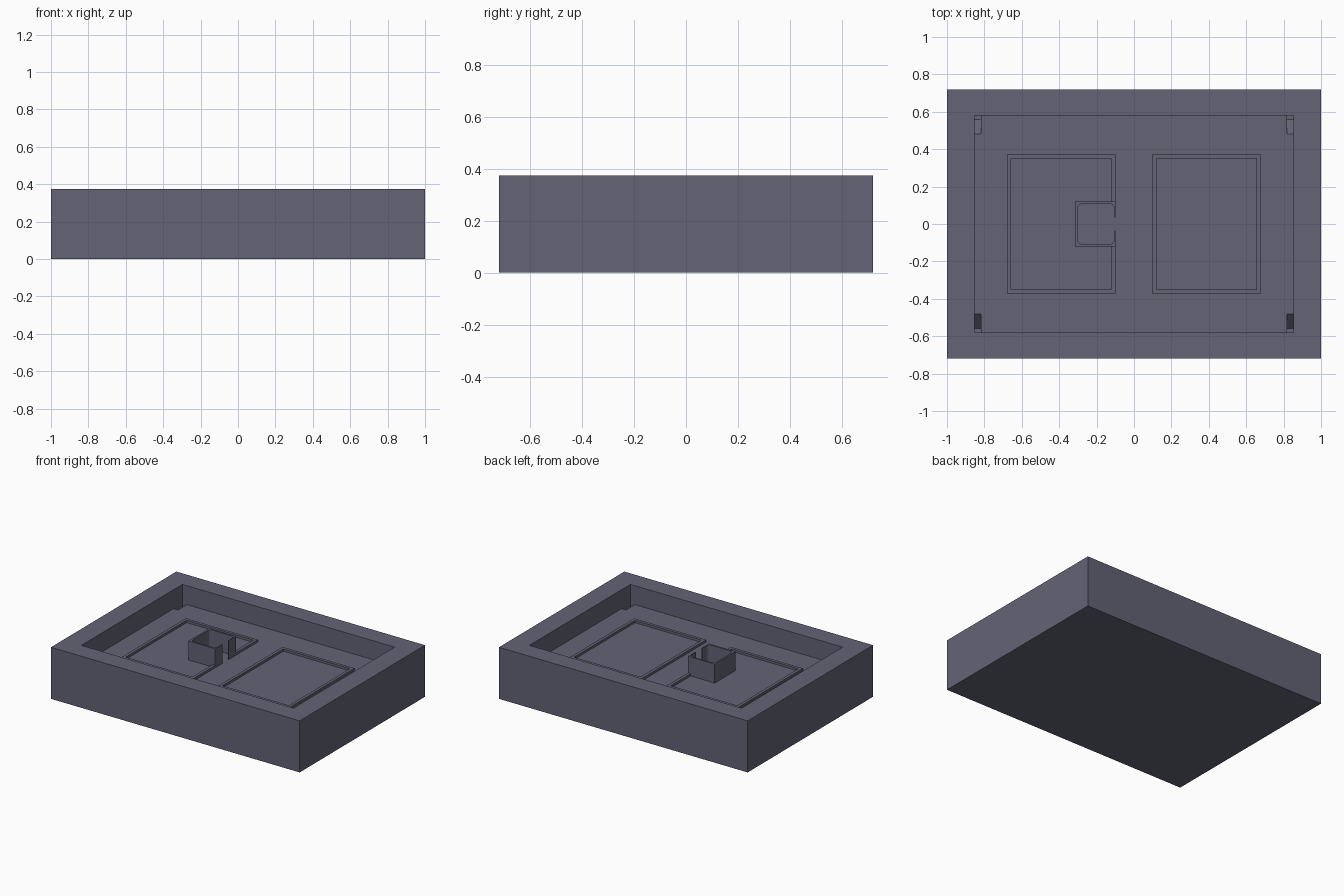
import bpy, bmesh, math
from mathutils import Vector

if "Cube" in bpy.data.objects:
    bpy.data.objects.remove(bpy.data.objects["Cube"])

H, FLOOR = 0.375, 0.237        # tray height, recessed floor level
CX, CY = 0.853, 0.58           # half size of the recess

paint = bpy.data.materials.new("slate")
paint.diffuse_color = (0.125, 0.125, 0.18, 1)
paint.use_nodes = True
paint.node_tree.nodes["Principled BSDF"].inputs["Base Color"].default_value = paint.diffuse_color


def make(name, bm):
    bmesh.ops.recalc_face_normals(bm, faces=bm.faces)
    me = bpy.data.meshes.new(name)
    bm.to_mesh(me)
    bm.free()
    me.materials.append(paint)
    ob = bpy.data.objects.new(name, me)
    bpy.context.collection.objects.link(ob)
    return ob


def prism(name, pts, direction):
    """Extrude a closed 3D outline along a direction."""
    bm = bmesh.new()
    face = bm.faces.new([bm.verts.new(p) for p in pts])
    ext = bmesh.ops.extrude_face_region(bm, geom=[face])["geom"]
    verts = [g for g in ext if isinstance(g, bmesh.types.BMVert)]
    bmesh.ops.translate(bm, verts=verts, vec=Vector(direction))
    if not face.is_valid or len(bm.faces) < len(pts) + 2:
        bm.faces.new([v for v in bm.verts if v not in verts])
    return make(name, bm)


def block(name, x0, x1, y0, y1, z0, z1):
    return prism(name, [(x0, y0, z0), (x1, y0, z0), (x1, y1, z0), (x0, y1, z0)],
                 (0, 0, z1 - z0))


def cut(target, cutter):
    mod = target.modifiers.new("cut", "BOOLEAN")
    mod.operation, mod.solver, mod.object = "DIFFERENCE", "EXACT", cutter
    bpy.context.view_layer.objects.active = target
    bpy.ops.object.modifier_apply(modifier=mod.name)
    bpy.data.objects.remove(cutter)


def strip(name, outer, inner, z0, z1, closed):
    """Low rim between two matching paths."""
    bm = bmesh.new()
    rings = [[bm.verts.new((x, y, z)) for x, y in path]
             for path, z in ((outer, z0), (outer, z1), (inner, z1), (inner, z0))]
    n = len(outer)
    for i in range(n if closed else n - 1):
        j = (i + 1) % n
        for a, b in zip(rings, rings[1:] + rings[:1]):
            bm.faces.new((a[i], a[j], b[j], b[i]))
    if not closed:
        bm.faces.new([r[0] for r in rings])
        bm.faces.new([r[-1] for r in rings])
    return make(name, bm)


# Tray body with rectangular recess
body = block("tray_body", -1, 1, -0.72, 0.72, 0, H)
cut(body, block("recess_cutter", -CX, CX, -CY, CY, FLOOR, H + 0.1))

# Sloped pockets in the four corners of the recess
profile = [(0.48, FLOOR + 0.03), (0.48, FLOOR), (0.56, FLOOR - 0.08),
           (CY, FLOOR - 0.08), (CY, FLOOR + 0.03)]
for sx in (-1, 1):
    for sy in (-1, 1):
        cut(body, prism("pocket_cutter",
                        [(sx * CX, sy * y, z) for y, z in profile],
                        (-sx * 0.035, 0, 0)))

# Raised rims on the recess floor
W, RY, RZ = 0.022, 0.372, FLOOR + 0.017


def rect(x0, x1, y):
    return [(x0, -y), (x1, -y), (x1, y), (x0, y)]


strip("right_rim", rect(0.098, 0.677, RY), rect(0.098 + W, 0.677 - W, RY - W),
      FLOOR, RZ, True)
# The left rim is interrupted where the holder stands
xo, xi, xl, g = -0.10, -0.10 - W, -0.68, 0.118
strip("left_rim",
      [(xo, g), (xo, RY), (xl, RY), (xl, -RY), (xo, -RY), (xo, -g)],
      [(xi, g), (xi, RY - W), (xl + W, RY - W), (xl + W, -RY + W),
       (xi, -RY + W), (xi, -g)], FLOOR, RZ, False)

# Square holder with thin walls, rounded inside and a slot facing right
x0, x1, y1, t, r, s = -0.315, -0.10, 0.12, 0.012, 0.025, 0.036
xr = x1 - 0.004
arc = [math.radians(a) for a in (0, 30, 60, 90)]
half = [(xr, s)]
half += [(xr - r + r * math.cos(a), y1 - t - r + r * math.sin(a)) for a in arc]
half += [(x0 + t + r - r * math.sin(a), y1 - t - r + r * math.cos(a)) for a in arc]
inner = half + [(x, -y) for x, y in reversed(half)]
outline = [(x1, -s), (x1, -y1), (x0, -y1), (x0, y1), (x1, y1), (x1, s)] + inner
prism("square_holder", [(x, y, FLOOR) for x, y in outline], (0, 0, H - FLOOR))
